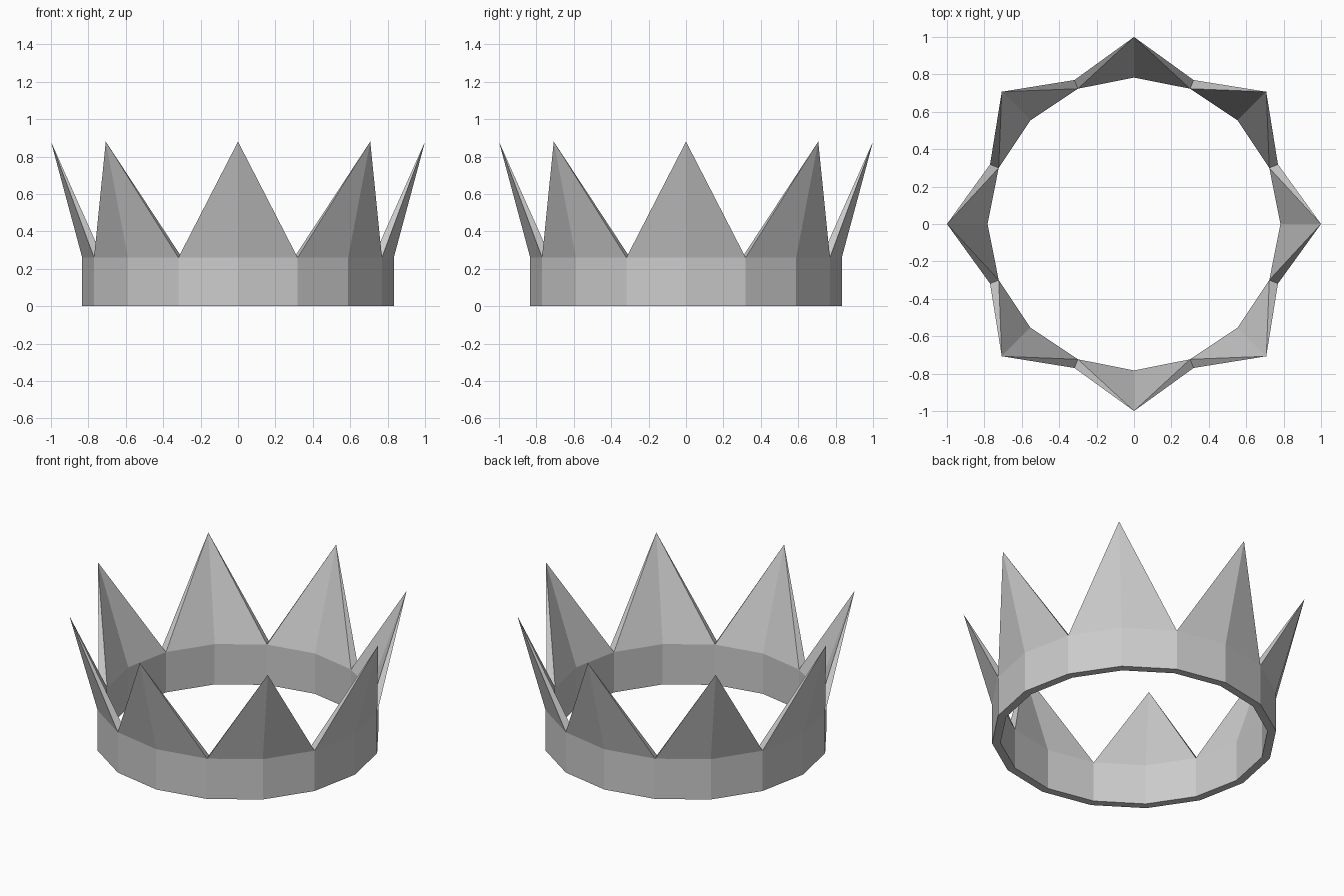
import bpy, bmesh, math

if "Cube" in bpy.data.objects:
    bpy.data.objects.remove(bpy.data.objects["Cube"])

SIDES = 16
R_OUT, R_IN, R_TIP = 0.833, 0.783, 1.0
Z_BAND, Z_TIP = 0.26, 0.88

bm = bmesh.new()


def polar(r, i, z):
    a = 2 * math.pi * i / SIDES
    return bm.verts.new((r * math.cos(a), r * math.sin(a), z))


def ring(r, z):
    return [polar(r, i, z) for i in range(SIDES)]


# Band: outer wall, inner wall and underside
out_low, out_top = ring(R_OUT, 0), ring(R_OUT, Z_BAND)
in_low, in_top = ring(R_IN, 0), ring(R_IN, Z_BAND)
for a, b in ((out_low, out_top), (in_top, in_low), (in_low, out_low)):
    for i in range(SIDES):
        j = (i + 1) % SIDES
        bm.faces.new((a[i], a[j], b[j], b[i]))

# Points: each spans two band segments and flares out to one tip
for i in range(0, SIDES, 2):
    p, n = i - 1, i + 1
    tip = polar(R_TIP, i, Z_TIP)
    base = [out_top[p], out_top[i], out_top[n], in_top[n], in_top[i], in_top[p]]
    for k in range(6):
        bm.faces.new((base[k], base[(k + 1) % 6], tip))

bmesh.ops.recalc_face_normals(bm, faces=bm.faces)
mesh = bpy.data.meshes.new("crown")
bm.to_mesh(mesh)
bm.free()
bpy.context.collection.objects.link(bpy.data.objects.new("crown", mesh))
